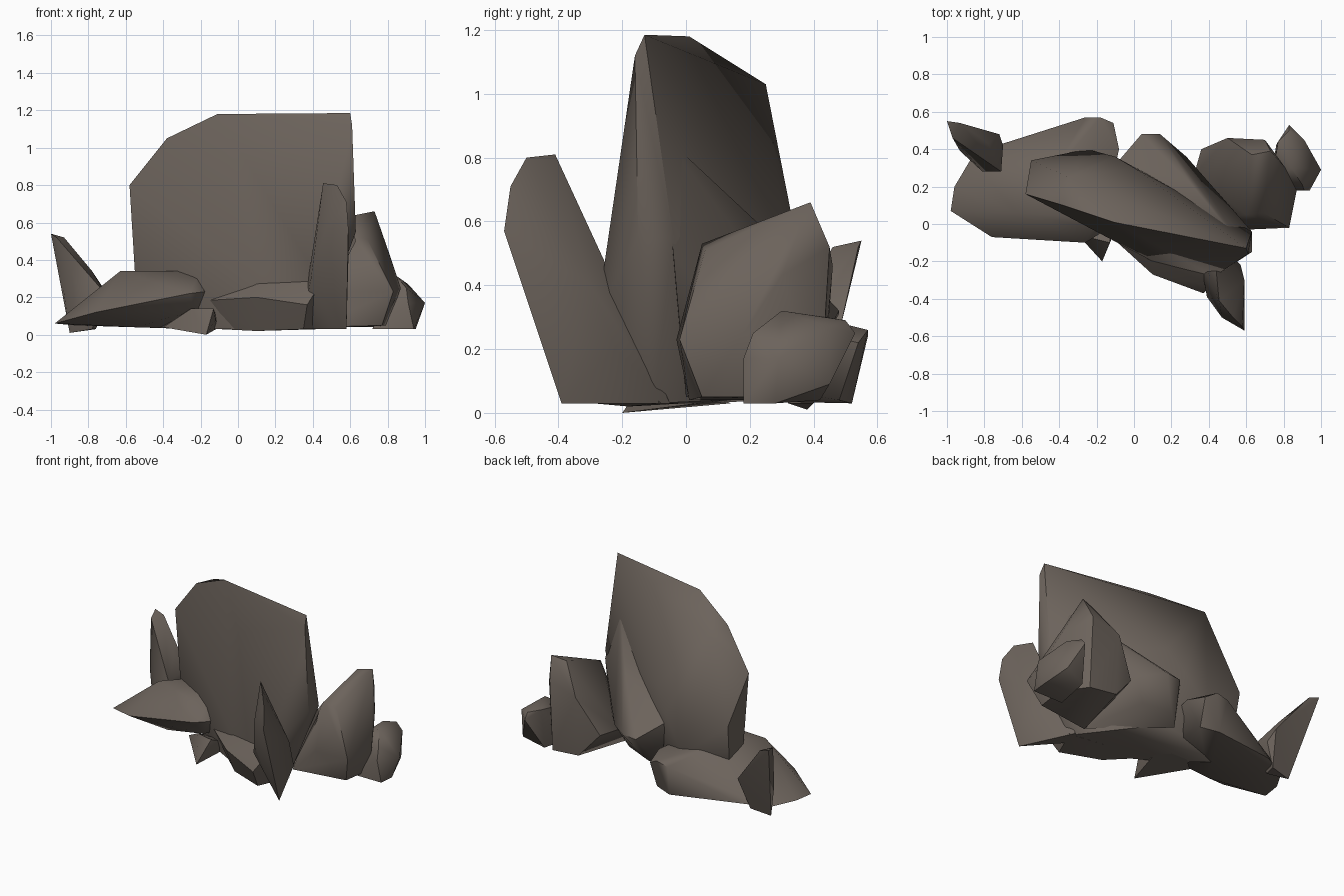
import bpy
import bmesh
import math
from mathutils import Vector

# Remove the default cube only
default_cube = bpy.data.objects.get("Cube")
if default_cube:
    bpy.data.objects.remove(default_cube, do_unlink=True)

# One stone colour shared by every rock
stone = bpy.data.materials.new("dark_brown_grey_stone")
stone_colour = (0.15, 0.125, 0.106, 1.0)
stone.use_nodes = True
stone.diffuse_color = stone_colour
principled = stone.node_tree.nodes["Principled BSDF"]
principled.inputs["Base Color"].default_value = stone_colour

CENTIMETRE = 0.01


def rock(name, *corners):
    """Wrap a faceted convex boulder around its corners (in hundredths)."""
    mesh = bpy.data.meshes.new(name)
    boulder = bpy.data.objects.new(name, mesh)
    bpy.context.collection.objects.link(boulder)

    bm = bmesh.new()
    for corner in corners:
        bm.verts.new(Vector(corner) * CENTIMETRE)
    hull = bmesh.ops.convex_hull(bm, input=bm.verts[:], use_existing_faces=False)
    leftovers = set(hull["geom_interior"]) | set(hull["geom_unused"])
    loose = [item for item in leftovers if isinstance(item, bmesh.types.BMVert)]
    bmesh.ops.delete(bm, geom=loose, context="VERTS")
    bmesh.ops.recalc_face_normals(bm, faces=bm.faces[:])
    bm.to_mesh(mesh)
    bm.free()
    mesh.materials.append(stone)

    # Soft facets, with the strong ridges kept sharp
    bpy.ops.object.select_all(action="DESELECT")
    boulder.select_set(True)
    bpy.context.view_layer.objects.active = boulder
    bpy.ops.object.shade_smooth_by_angle(angle=math.radians(48))
    return boulder


# Tall slab: sloping crest, left edge, back ridge, right edge, front belly, footing
rock(
    "tall_slab",
    (60, -13, 118.5), (61, -16, 112), (-11, 1, 118), (-38, 10, 105),
    (-35, 25, 103), (-58, 16, 80), (-55, 34, 50), (0, 30, 62),
    (-10, 36, 47), (-25, 40, 25), (63, -4, 55), (63, -15, 55),
    (10, -20, 26), (43, -28, 30), (-54, 18, 15), (-52, 27, 4),
    (-25, 5, 3), (30, -25, 3), (44, -10, 3), (25, 12, 4), (0, 28, 10),
)

# Spur buttressing the back of the slab: upper spine, rounded end, undercut
rock(
    "back_spur",
    (55, -8, 88), (30, 22, 60), (63, -4, 50), (4, 48, 31), (14, 48, 32),
    (28, 36, 30), (50, 10, 30), (-8, 34, 40), (40, 0, 5), (-5, 32, 8),
    (2, 38, 14), (20, 32, 16),
)

# Bulging foot along the front of the slab
rock(
    "slab_foot",
    (37, -37, 16), (42, -33, 24), (10, -27, 20), (-22, 2, 18),
    (10, -19, 28), (44, -27, 30), (35, -29, 3), (10, -18, 2),
    (-10, 0, 3), (44, -8, 3),
)

# Leaning spike in front of the slab: tip, waist, footing
rock(
    "leaning_spike",
    (53, -50, 80), (45.5, -41, 81), (58, -55, 71), (59, -57, 57),
    (47, -50, 57), (59, -30, 40), (45, -26, 46), (39, -39, 30),
    (57, -22, 20), (36, -22, 20), (58, -39, 3), (34, -12, 3), (42, -5, 3),
)

# Wide low boulder: pointed end, top ridge, front lip, back end, footing
rock(
    "low_boulder",
    (-98, 7, 6), (-96, 20, 6), (-63, 6, 34), (-30, 4, 34),
    (-22, -2, 30), (-18, -5, 23), (-76, -7, 12), (-26, -10, 22),
    (-45, 25, 34), (-26, 57, 24), (-18, 57, 26), (-11, 54, 22),
    (-8, 40, 25), (-24, 52, 3), (-12, 48, 4), (-87, 35, 5), (-70, 43, 6),
    (-55, 4, 4), (-23, -4, 13),
)

# Small wedge peeping out beneath the low boulder
rock(
    "small_wedge",
    (-17, -20, 0), (-13, -10, 14), (-25, -7, 14), (-12, -8, 8),
    (-40, 5, 4), (-10, 12, 4), (-30, 14, 3),
)

# Upright shard at the far right corner: tip, flared middle, footing
rock(
    "corner_shard",
    (-100, 55, 54), (-93, 54, 52), (-97, 46, 52), (-93, 39, 22),
    (-78, 43, 34), (-72, 48, 25), (-71, 28, 22), (-81, 28, 16),
    (-70, 42, 18), (-90, 38, 1), (-78, 32, 3), (-76, 40, 3),
)

# Stout boulder on the left: slanted crown, belly, footing
rock(
    "stout_boulder",
    (63, 37, 64), (73, 39, 66), (60, 5, 53), (69, 6, 51),
    (50, 46, 46), (70, 45, 52), (81, 30, 43), (83, -2, 23),
    (60, -3, 23), (87, 18, 25), (32, 26, 22), (36, 40, 22),
    (40, 1, 4), (60, 5, 4), (77, 5, 5), (50, 43, 6), (70, 42, 4),
    (80, 25, 5),
)

# Little boulder leaning on the stout one: cap, outer corner, footing
rock(
    "little_boulder",
    (84, 30, 32), (77, 44, 30), (83, 50, 29), (83, 53, 25), (91, 45, 27),
    (90, 21, 25), (100, 29, 17), (91, 18, 17), (74, 24, 27),
    (94, 18, 3), (95, 28, 3), (90, 45, 9), (76, 42, 4), (72, 18, 3),
)
